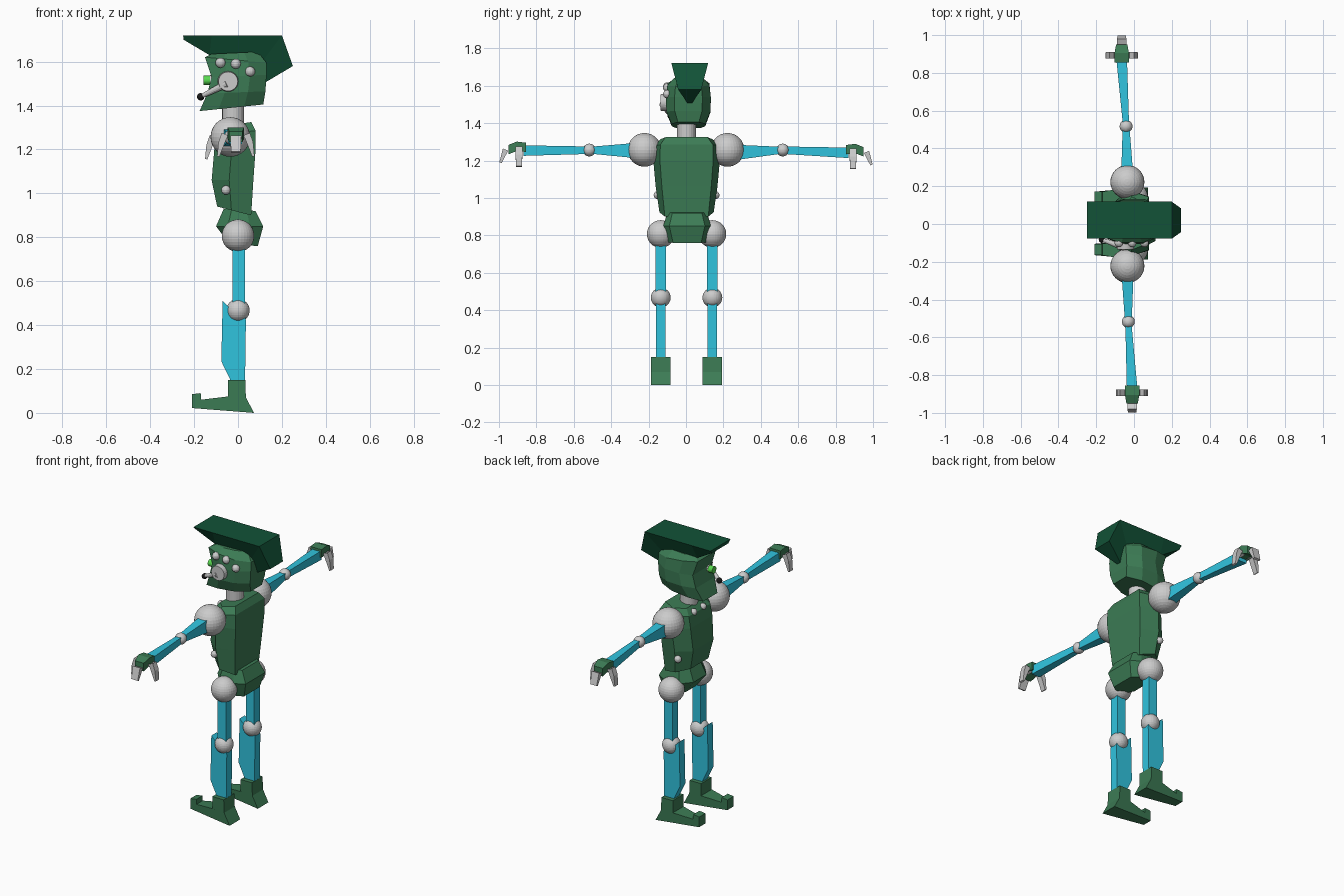
import bpy, bmesh
from mathutils import Vector

if "Cube" in bpy.data.objects:
    bpy.data.objects.remove(bpy.data.objects["Cube"])


def material(name, rgb):
    m = bpy.data.materials.new(name)
    m.diffuse_color = (*rgb, 1)
    m.use_nodes = True
    m.node_tree.nodes["Principled BSDF"].inputs["Base Color"].default_value = m.diffuse_color
    return m


GREEN = material("body_green", (0.045, 0.2, 0.09))
DARK = material("crest_green", (0.006, 0.085, 0.038))
CYAN = material("limb_cyan", (0.03, 0.55, 0.73))
LIME = material("lens_lime", (0.1, 0.7, 0.08))
BLACK = material("mic_black", (0.01, 0.01, 0.01))


def finish(name, bm, mat):
    bmesh.ops.recalc_face_normals(bm, faces=bm.faces)
    me = bpy.data.meshes.new(name)
    bm.to_mesh(me)
    bm.free()
    ob = bpy.data.objects.new(name, me)
    bpy.context.collection.objects.link(ob)
    if mat:
        me.materials.append(mat)
    return ob


def loft(name, rings, mat=None):
    """Skin a list of equal-length point rings and cap both ends."""
    bm = bmesh.new()
    vs = [[bm.verts.new(p) for p in r] for r in rings]
    n = len(vs[0])
    for a, b in zip(vs, vs[1:]):
        for i in range(n):
            j = (i + 1) % n
            bm.faces.new((a[i], a[j], b[j], b[i]))
    bm.faces.new(vs[0])
    bm.faces.new(vs[-1])
    return finish(name, bm, mat)


def ball(name, c, r, mat=None, seg=32):
    bm = bmesh.new()
    bmesh.ops.create_uvsphere(bm, u_segments=seg, v_segments=seg // 2, radius=r)
    bmesh.ops.translate(bm, verts=bm.verts, vec=c)
    return finish(name, bm, mat)


def rod(name, a, b, r1, r2, mat=None, seg=24):
    a, b = Vector(a), Vector(b)
    d = b - a
    bm = bmesh.new()
    bmesh.ops.create_cone(bm, cap_ends=True, segments=seg, radius1=r1, radius2=r2, depth=d.length)
    bmesh.ops.rotate(bm, verts=bm.verts, matrix=d.to_track_quat('Z', 'Y').to_matrix())
    bmesh.ops.translate(bm, verts=bm.verts, vec=(a + b) / 2)
    return finish(name, bm, mat)


def beam(name, stations, mat=None):
    """Square-section limb along y: stations are (x, y, z, half_x, half_z)."""
    return loft(name, [[(x - a, y, z - b), (x + a, y, z - b), (x + a, y, z + b), (x - a, y, z + b)]
                       for x, y, z, a, b in stations], mat)


def body_rings(specs, yc, outline):
    """Rings (z front, z back, x front, x back, half width) with a mirrored (depth, width) outline."""
    pts = outline + [(t, -w) for t, w in reversed(outline)]
    return [[(xf + t * (xb - xf), yc + w * hw, zf + t * (zb - zf)) for t, w in pts]
            for zf, zb, xf, xb, hw in specs]


# Torso, pelvis, neck and head
loft("torso", body_rings([
    (.94, .90, -.095, .06, .145), (1.06, 1.06, -.12, .07, .165), (1.2, 1.2, -.108, .08, .178),
    (1.27, 1.285, -.095, .08, .175), (1.305, 1.325, -.065, .06, .14)],
    .003, [(0, .6), (.42, 1), (1, .8)]), GREEN)
loft("pelvis", body_rings([
    (.77, .76, -.04, .09, .10), (.85, .85, -.1, .115, .127), (.93, .92, -.065, .08, .105)],
    .006, [(0, .5), (.25, 1), (.72, 1), (1, .75)]), GREEN)
rod("neck", (-.022, .003, 1.28), (-.022, .003, 1.44), .05, .05)
loft("head", body_rings([
    (1.375, 1.405, -.175, .115, .09), (1.455, 1.465, -.14, .125, .118), (1.53, 1.54, -.12, .13, .12),
    (1.62, 1.595, -.15, .13, .112), (1.635, 1.645, -.12, .09, .075)],
    .013, [(0, .78), (.3, 1), (.7, 1), (1, .62)]), GREEN)


# Swept head crest: wide top, narrow keel, drooping rear
def crest_ring(xt, zt, wt, xb, zb, wb, yc=.02):
    return [(xt, yc - wt, zt), (xt, yc + wt, zt), (xb, yc + wb, zb), (xb, yc - wb, zb)]


loft("crest", [crest_ring(-.25, 1.72, .098, -.248, 1.70, .08),
               crest_ring(-.12, 1.72, .098, -.13, 1.63, .055),
               crest_ring(.20, 1.72, .098, .11, 1.60, .05),
               crest_ring(.25, 1.58, .062, .115, 1.50, .008)], DARK)

# Headset on one side of the head, with mic boom and eye lens
rod("headset_disc", (-.045, -.09, 1.51), (-.045, -.135, 1.51), .048, .044)
rod("mic_boom", (-.05, -.125, 1.5), (-.165, -.085, 1.443), .018, .01, seg=12)
ball("mic", (-.17, -.083, 1.44), .017, BLACK, 16)
rod("lens_ring", (-.11, -.05, 1.515), (-.128, -.05, 1.515), .024, .024)
rod("lens", (-.12, -.05, 1.515), (-.158, -.05, 1.515), .021, .021, LIME)

# Studs on head, chest and flanks
for i, (x, z) in enumerate([(-.08, 1.595), (-.01, 1.59), (.055, 1.555)]):
    ball(f"head_stud_{i}", (x, -.1, z), .023, None, 16)
for i, y in enumerate((.05, -.04)):
    ball(f"chest_stud_{i}", (-.088, y, 1.275), .02, None, 16)

for s, side in ((-1, "right"), (1, "left")):
    ball(f"flank_stud_{side}", (-.055, s * .155 + .003, 1.015), .021, None, 16)

    # Arm
    dz = .008 if s < 0 else -.004
    xe, xh = (-.03, -.01) if s < 0 else (-.042, -.065)
    ball(f"shoulder_{side}", (-.035, s * .222, 1.257), .09)
    beam(f"upper_arm_{side}", [(-.035, s * .22, 1.245 + dz, .034, .045),
                               (xe, s * .515, 1.255, .018, .018)], CYAN)
    ball(f"elbow_{side}", (xe, s * .517, 1.256), .034)
    beam(f"forearm_{side}", [(xe, s * .52, 1.255, .016, .02),
                             (xh, s * .87, 1.245 + dz, .028, .028)], CYAN)

    # Hand with one end finger and two side fingers
    beam(f"palm_{side}", [(xh, s * .855, 1.262 + dz, .038, .025), (xh, s * .905, 1.268 + dz, .038, .025),
                          (xh, s * .95, 1.25 + dz, .03, .025)], GREEN)

    def finger(name, path, along_x):
        rings = []
        for out, z, t, w in path:
            ring = []
            for u, v in ((-t, -w), (t, -w), (t, w), (-t, w)):
                ring.append((xh + along_x * (out + u), s * .893 + v, z + dz + u * .4) if along_x
                            else (xh + v, s * (out + u), z + dz + u * .4))
            rings.append(ring)
        loft(name, rings)

    finger(f"end_finger_{side}", [(.94, 1.24, .012, .025), (.965, 1.25, .014, .025),
                                  (.992, 1.18, .006, .022)], 0)
    for d in (-1, 1):
        finger(f"side_finger_{side}_{d}", [(.03, 1.24, .012, .018), (.05, 1.262, .014, .018),
                                           (.066, 1.22, .013, .018), (.08, 1.16, .005, .016)], d)

    # Leg
    y = s * .138 + .003

    def extrude(name, profile, width, mat):
        loft(name, [[(x, y + e * width(x), z) for x, z in profile] for e in (-1, 1)], mat)

    ball(f"hip_{side}", (0, y, .807), .074)
    extrude(f"thigh_{side}", [(-.026, .8), (.032, .8), (.032, .46), (-.026, .46)], lambda x: .028, CYAN)
    ball(f"knee_{side}", (0, y, .467), .053)
    extrude(f"shin_{side}", [(-.07, .51), (-.03, .47), (.032, .45), (.036, .42), (.032, .14),
                             (-.03, .14), (-.076, .235)], lambda x: .026, CYAN)
    extrude(f"foot_{side}", [(-.045, .15), (.033, .15), (.036, .07), (.073, .003), (-.21, .022),
                             (-.21, .085), (-.17, .09), (-.168, .06), (-.045, .075)],
            lambda x: .052 if x > -.1 else .03, GREEN)

# Rest the heels on the ground
for ob in bpy.context.collection.objects:
    if ob.name.startswith("foot"):
        for v in ob.data.vertices:
            if v.co.z < .01:
                v.co.z = 0
